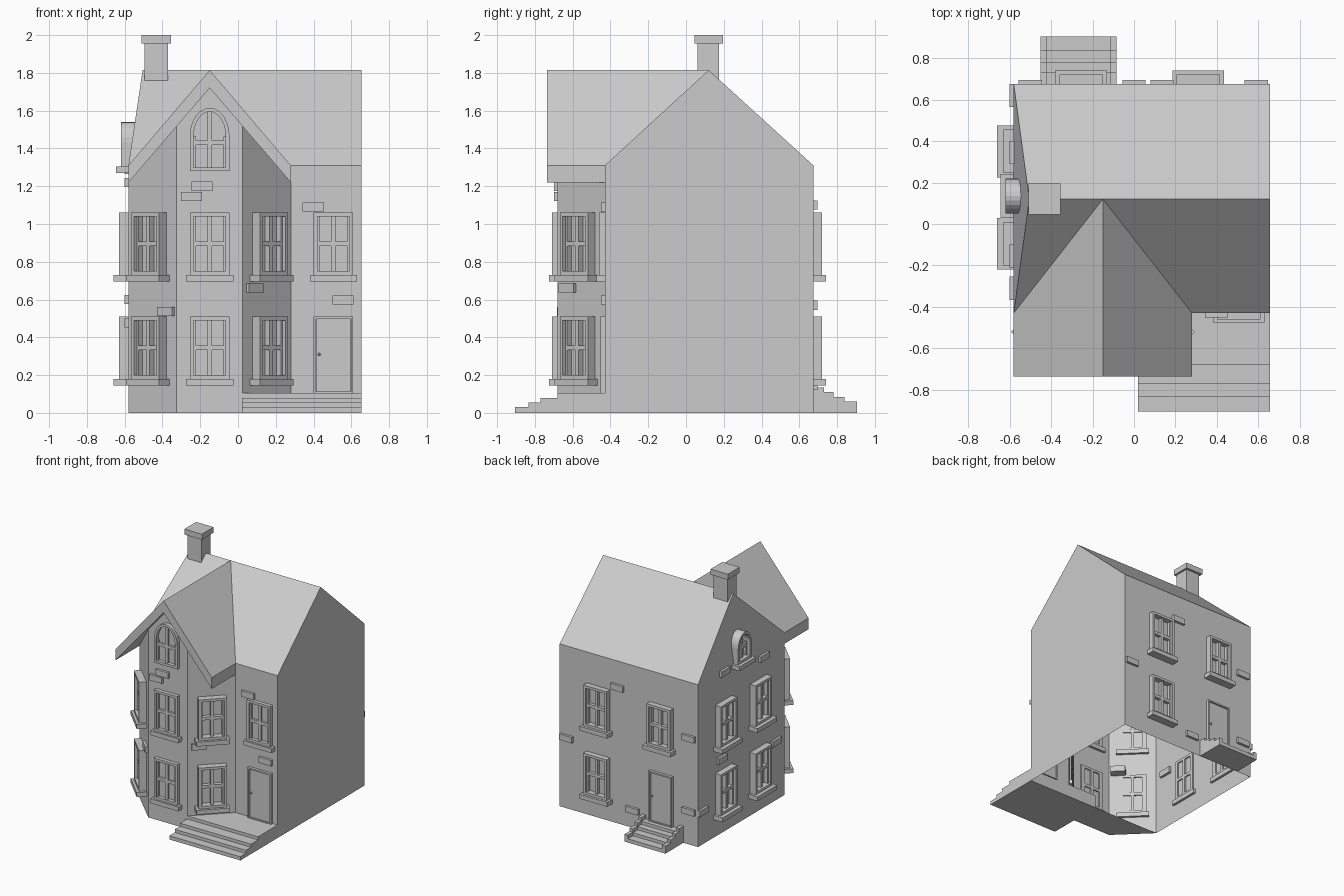
import bpy, bmesh, math
from mathutils import Matrix, Vector

if "Cube" in bpy.data.objects:
    bpy.data.objects.remove(bpy.data.objects["Cube"])

stone = bpy.data.materials.new("plain grey")
stone.use_nodes = True
GREY = (0.6, 0.6, 0.6, 1)
stone.diffuse_color = GREY
stone.node_tree.nodes["Principled BSDF"].inputs["Base Color"].default_value = GREY


def finish(name, bm, matrix=None):
    mesh = bpy.data.meshes.new(name)
    bm.to_mesh(mesh)
    bm.free()
    mesh.materials.append(stone)
    obj = bpy.data.objects.new(name, mesh)
    if matrix:
        obj.matrix_world = matrix
    bpy.context.collection.objects.link(obj)
    return obj


def add_box(bm, lo, hi):
    lo, hi = Vector(lo), Vector(hi)
    m = Matrix.Translation((lo + hi) / 2) @ Matrix.Diagonal((*(hi - lo), 1))
    bmesh.ops.create_cube(bm, size=1, matrix=m)


def boxes(name, pairs, matrix=None):
    bm = bmesh.new()
    for lo, hi in pairs:
        add_box(bm, lo, hi)
    return finish(name, bm, matrix)


def sheet(name, faces):
    """Open shell made of a few flat polygons."""
    bm = bmesh.new()
    for f in faces:
        bm.faces.new([bm.verts.new(p) for p in f])
    bmesh.ops.remove_doubles(bm, verts=bm.verts, dist=1e-4)
    return finish(name, bm)


# Main measurements
L, R, F, B = -0.58, 0.655, -0.43, 0.675
EAVE, RIDGE, MID = 1.31, 1.815, 0.12
TOP_L = -0.505
BL, BR, BF = -0.325, 0.025, -0.68      # bay front corners
GX, GR, GF = -0.15, 0.28, -0.735       # front gable centre, right eave, front edge
UNDER, UNDER_TOP = 1.22, 1.72
CORNER = UNDER + (BL - L) * (UNDER_TOP - UNDER) / (GX - L)

# Hollow main walls
sheet("main_walls", [
    [(R, F, 0), (R, B, 0), (R, B, EAVE), (R, MID, RIDGE), (R, F, EAVE)],
    [(R, B, 0), (L, B, 0), (L, B, EAVE), (R, B, EAVE)],
    [(L, B, 0), (L, F, 0), (L, F, EAVE), (L, B, EAVE)],
    [(L, B, EAVE), (L, F, EAVE), (TOP_L, MID, RIDGE)],
    [(GR, F, 0), (R, F, 0), (R, F, EAVE), (GR, F, EAVE)]])

# Main roof, open under the front gable
sheet("main_roof", [
    [(R, B, EAVE), (L, B, EAVE), (TOP_L, MID, RIDGE), (R, MID, RIDGE)],
    [(GR, F, EAVE), (R, F, EAVE), (R, MID, RIDGE), (GX, MID, RIDGE)],
    [(L, F, EAVE), (GX, MID, RIDGE), (TOP_L, MID, RIDGE)]])

# Bay walls and floor
sheet("bay_walls", [
    [(L, F, 0), (BL, BF, 0), (BL, BF, CORNER), (L, F, UNDER)],
    [(BL, BF, 0), (BR, BF, 0), (BR, BF, CORNER), (GX, BF, UNDER_TOP), (BL, BF, CORNER)],
    [(BR, BF, 0), (GR, F, 0), (GR, F, UNDER), (BR, BF, CORNER)],
    [(L, F, 0), (GR, F, 0), (BR, BF, 0), (BL, BF, 0)]])


# Front gable roof with thick barge edges
def chevron(y):
    return [(L, y, EAVE), (GX, y, RIDGE), (GR, y, EAVE),
            (GR, y, UNDER), (GX, y, UNDER_TOP), (L, y, UNDER)]


a, b = chevron(GF), chevron(F)
valley = (GX, MID, RIDGE)
gable = [[a[i], b[i], b[(i + 1) % 6], a[(i + 1) % 6]] for i in range(6)]
gable += [[a[0], a[5], a[4], a[1]], [a[1], a[4], a[3], a[2]]]
gable += [[b[0], valley, b[1]], [b[1], valley, b[2]]]
sheet("front_gable_roof", gable)

# Chimney
boxes("chimney", [((-0.495, 0.06, 1.7), (-0.37, 0.175, 1.96)),
                  ((-0.51, 0.045, 1.955), (-0.355, 0.195, 2.0))])

# Porch with front steps
boxes("front_steps", [((0.02, y, 0), (R, F, z)) for y, z in
                      ((-0.905, 0.03), (-0.835, 0.055), (-0.77, 0.08), (BF, 0.105))])

# Back steps between stepped cheek walls
treads = ((0.905, 0.03), (0.84, 0.055), (0.78, 0.08), (0.73, 0.105))
back = [((-0.42, B, 0), (-0.115, y, z)) for y, z in treads]
for x in (-0.45, -0.115):
    back += [((x, B, 0), (x + 0.03, y, z + 0.03)) for y, z in treads]
boxes("back_steps", back)


# Wall frame: local x runs along the wall, local -y points outwards
def on_wall(x, y, z, degrees):
    return Matrix.Translation((x, y, z)) @ Matrix.Rotation(math.radians(degrees), 4, "Z")


def outline(w, h, inset, arched):
    """Opening outline, from bottom left, counter-clockwise."""
    hw = w / 2 - inset
    pts = [(-hw, inset), (hw, inset)]
    if not arched:
        return pts + [(hw, h - inset), (-hw, h - inset)]
    spring = h * 0.55
    rise = h - inset - spring
    for i in range(13):
        t = math.pi * i / 12
        pts.append((hw * math.cos(t), spring + rise * math.sin(t)))
    return pts


def add_frame(bm, w, h, thick, depth, arched=False):
    outer, inner = outline(w, h, 0, arched), outline(w, h, thick, arched)
    n = len(outer)
    loops = [[bm.verts.new((x, y, z)) for x, z in line]
             for line, y in ((outer, 0.01), (outer, -depth), (inner, -depth), (inner, 0.01))]
    for k in range(4):
        p, q = loops[k], loops[(k + 1) % 4]
        for i in range(n):
            j = (i + 1) % n
            bm.faces.new((p[i], p[j], q[j], q[i]))


def window(name, matrix, w=0.21, h=0.33, depth=0.045, sill=0.07, arched=False):
    bm = bmesh.new()
    t = 0.02
    add_frame(bm, w, h, t, depth, arched)
    bar = depth * 0.6
    mid = h * (0.45 if arched else 0.5)
    add_box(bm, (-0.012, -bar, t), (0.012, 0.01, h - t))
    add_box(bm, (t - w / 2, -bar, mid - 0.012), (w / 2 - t, 0.01, mid + 0.012))
    # thin sash lining inside the frame
    for s in (-1, 1):
        c = s * (w / 2 - t - 0.006)
        top = h * 0.55 if arched else h - t
        add_box(bm, (c - 0.006, -bar, t), (c + 0.006, 0.01, top))
    if sill:
        add_box(bm, (-w / 2 - 0.02, -sill, -0.035), (w / 2 + 0.02, 0.02, 0))
    finish(name, bm, matrix)


# Square windows on both floors
bay_y = (F + BF) / 2
places = [("bay_front", GX, BF, 0, 0.03, 0.045),
          ("bay_left", (L + BL) / 2, bay_y, -45, 0.055, 0.075),
          ("bay_right", (GR + BR) / 2, bay_y, 45, 0.055, 0.075),
          ("side_rear", L, 0.35, -90, 0.05, 0.08),
          ("side_front", L, -0.095, -90, 0.05, 0.08),
          ("back", 0.31, B, 180, 0.045, 0.065)]
for name, x, y, turn, depth, sill in places:
    for floor, z in (("lower", 0.18), ("upper", 0.73)):
        window(f"{name}_{floor}_window", on_wall(x, y, z, turn), depth=depth, sill=sill)
window("front_upper_window", on_wall(0.505, F, 0.73, 0), depth=0.03, sill=0.045)
window("back_upper_door_window", on_wall(-0.255, B, 0.73, 180), sill=0.065)

# Arched attic windows
window("front_attic_window", on_wall(GX, BF, 1.28, 0), h=0.335, depth=0.03, sill=0, arched=True)
window("side_attic_window", on_wall(-0.555, 0.135, 1.305, -90), w=0.17, h=0.235,
       depth=0.065, sill=0.09, arched=True)


# Doors
def door(name, matrix):
    bm = bmesh.new()
    add_frame(bm, 0.21, 0.41, 0.012, 0.022)
    add_box(bm, (-0.09, -0.01, 0), (0.09, 0.01, 0.4))
    bmesh.ops.create_uvsphere(bm, u_segments=8, v_segments=6, radius=0.008,
                              matrix=Matrix.Translation((-0.075, -0.016, 0.21)))
    finish(name, bm, matrix)


door("front_door", on_wall(0.505, F, 0.1, 0))
door("back_door", on_wall(-0.255, B, 0.1, 180))

# Loose stones standing out of the walls
stones = [(-0.19, BF, 1.2, 0), (-0.247, BF, 1.145, 0), (0.398, F, 1.09, 0),
          (0.555, F, 0.597, 0), (0.085, -0.62, 0.662, 45), (-0.375, -0.63, 0.537, -45),
          (L, 0.345, 1.29, -90), (L, -0.155, 1.22, -90), (L, 0.38, 0.6, -90),
          (L, -0.31, 0.475, -90), (L, 0.62, 0.27, -90), (-0.5, B, 0.27, 180),
          (0.135, B, 1.1, 180), (-0.5, B, 0.86, 180), (0.59, B, 0.57, 180), (0, B, 0.145, 180)]
for i, place in enumerate(stones):
    inner = 0.07 if abs(place[3]) == 45 else 0.02
    boxes(f"wall_stone_{i + 1}", [((-0.056, -0.02, -0.024), (0.056, inner, 0.024))], on_wall(*place))
